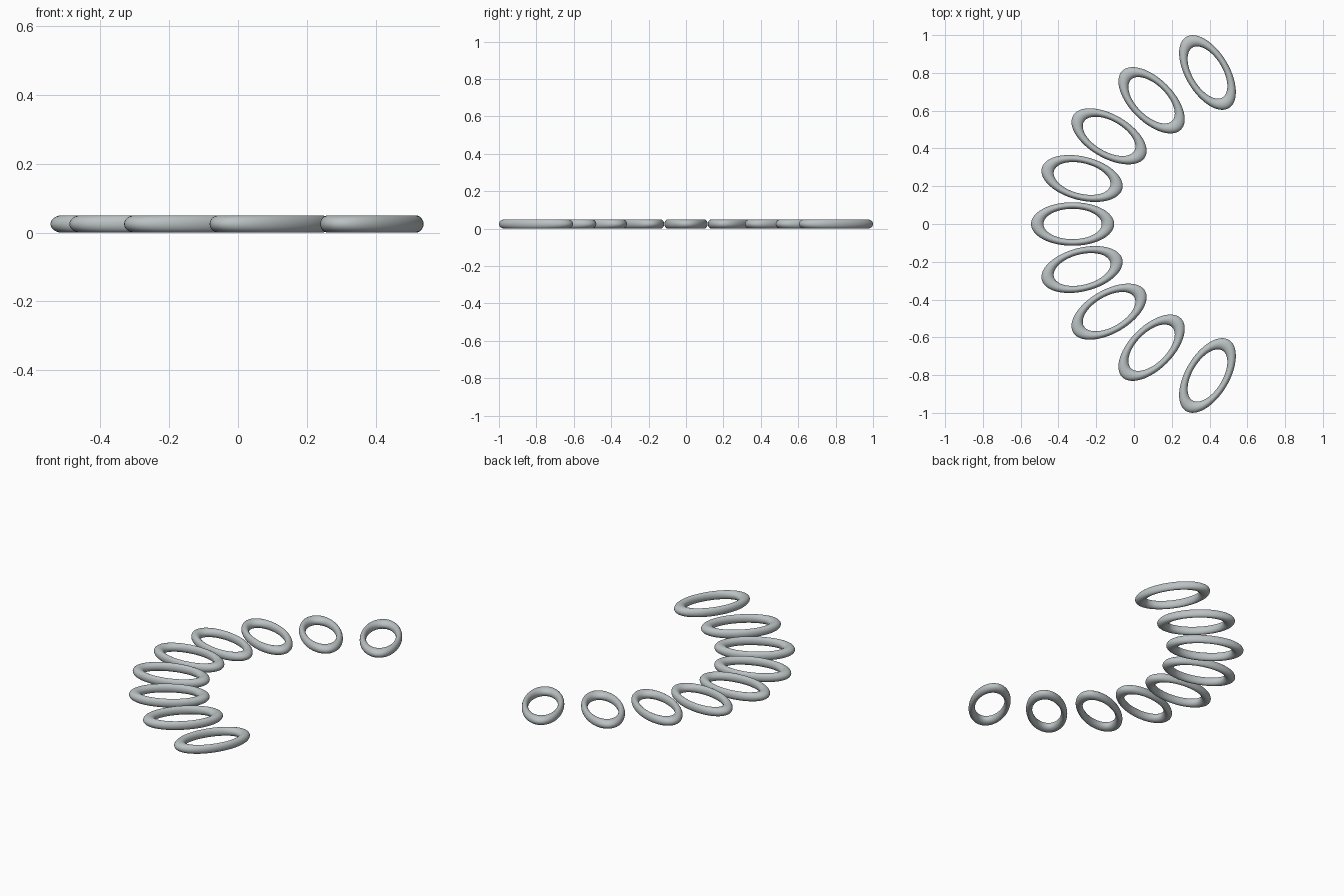
import bpy, math

if "Cube" in bpy.data.objects:
    bpy.data.objects.remove(bpy.data.objects["Cube"])

# One plain grey for every ring
grey = bpy.data.materials.new("soft_grey")
grey.diffuse_color = (0.50, 0.54, 0.55, 1)
grey.use_nodes = True
grey.node_tree.nodes["Principled BSDF"].inputs["Base Color"].default_value = grey.diffuse_color

MAJOR, MINOR = 0.187, 0.033      # ring radius and tube radius before flattening
SQUASH, HEIGHT = 0.523, 0.025    # narrow-axis ratio and half height


def ring(name, x, y, angle):
    """Oval ring lying flat, long axis turned by angle degrees."""
    bpy.ops.mesh.primitive_torus_add(
        major_radius=MAJOR, minor_radius=MINOR,
        major_segments=64, minor_segments=24,
        location=(x, y, HEIGHT), rotation=(0, 0, math.radians(angle)))
    obj = bpy.context.object
    obj.name = name
    obj.scale = (1, SQUASH, HEIGHT / MINOR)
    obj.data.materials.append(grey)
    bpy.ops.object.shade_smooth()


# Middle ring of the arc
ring("middle_ring", -0.325, 0, 0)

# Mirrored pairs fanning out along the arc
pairs = [(-0.275, 0.241, 14.5), (-0.132, 0.464, 30),
         (0.093, 0.655, 45), (0.389, 0.802, 59)]
for i, (x, y, angle) in enumerate(pairs, 1):
    ring(f"back_ring_{i}", x, y, -angle)
    ring(f"front_ring_{i}", x, -y, angle)
